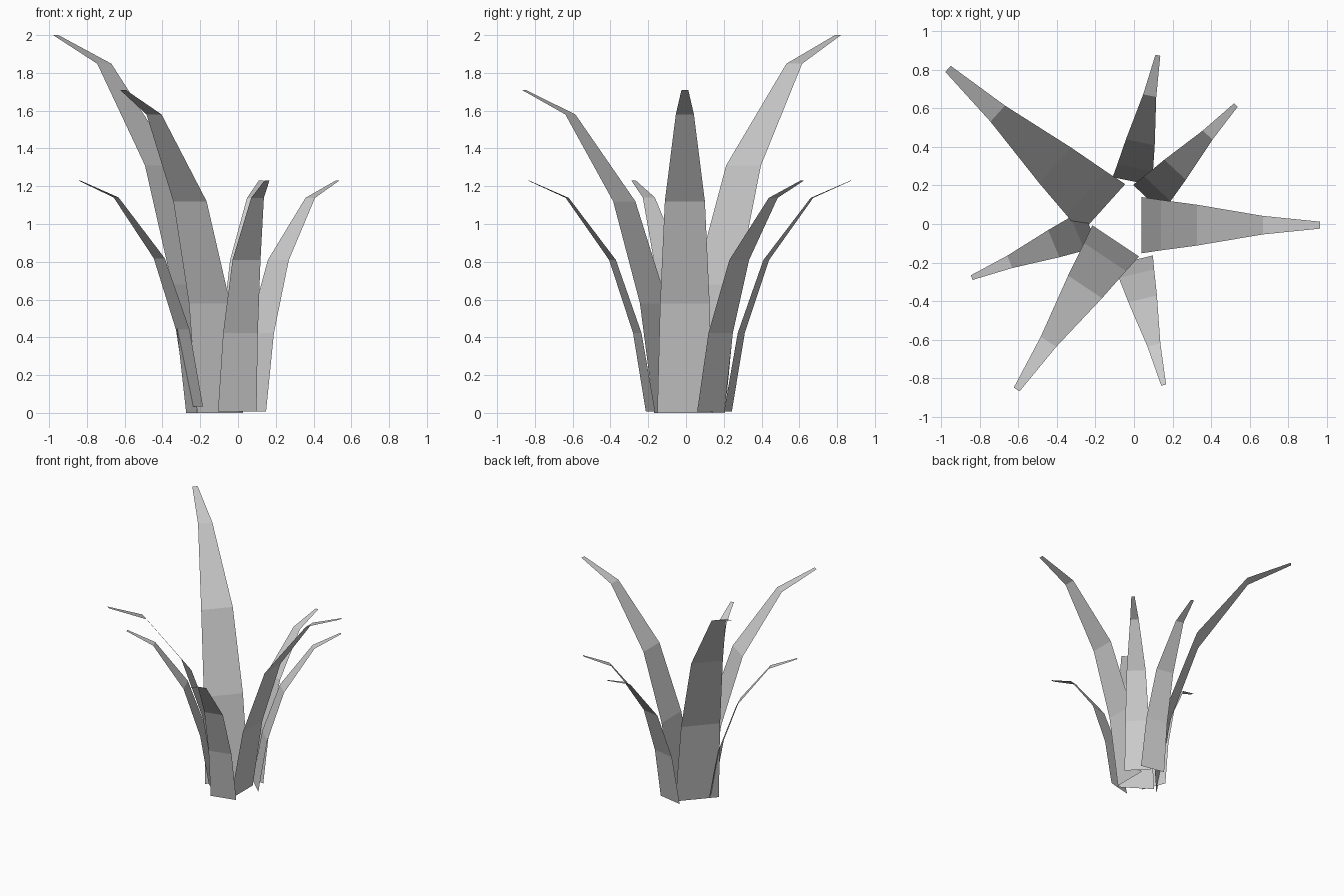
import bpy, bmesh
from math import radians, cos, sin

if "Cube" in bpy.data.objects:
    bpy.data.objects.remove(bpy.data.objects["Cube"])

# Shared leaf profile: outward distance, height, half width (medium leaf)
PROFILE = [(0.0, 0.0, 0.146), (0.10, 0.58, 0.131), (0.287, 1.12, 0.106),
           (0.63, 1.58, 0.048), (0.927, 1.71, 0.018)]


def leaf(name, base, angle, size, z0=0.008):
    """Flat tapering blade that bends outward in the given direction."""
    dx, dy = cos(radians(angle)), sin(radians(angle))
    top = PROFILE[-1][1] * size
    bm = bmesh.new()
    rows = []
    for out, h, w in PROFILE:
        out, h, w = out * size, h * size, w * size
        z = z0 + h * (top - z0) / top
        cx, cy = base[0] + dx * out, base[1] + dy * out
        rows.append([bm.verts.new((cx - dy * s * w, cy + dx * s * w, z)) for s in (-1, 1)])
    for a, b in zip(rows, rows[1:]):
        bm.faces.new((a[0], b[0], b[1], a[1]))
    me = bpy.data.meshes.new(name)
    bm.to_mesh(me)
    bm.free()
    bpy.context.collection.objects.link(bpy.data.objects.new(name, me))


# One tall leaf, two medium leaves
leaf("tall_leaf", (-0.16, 0.08), 138, 1.17, 0.0)
leaf("medium_leaf_right", (0.04, -0.006), 0, 1.0, 0.0)
leaf("medium_leaf_front", (-0.095, -0.088), 236.3, 1.0, 0.0)

# Four small leaves
leaf("small_leaf_left", (-0.226, -0.023), 202.5, 0.72, 0.035)
leaf("small_leaf_front", (-0.004, -0.188), -76.3, 0.72)
leaf("small_leaf_back", (-0.008, 0.222), 78.6, 0.72)
leaf("small_leaf_back_right", (0.072, 0.131), 46.8, 0.72)
